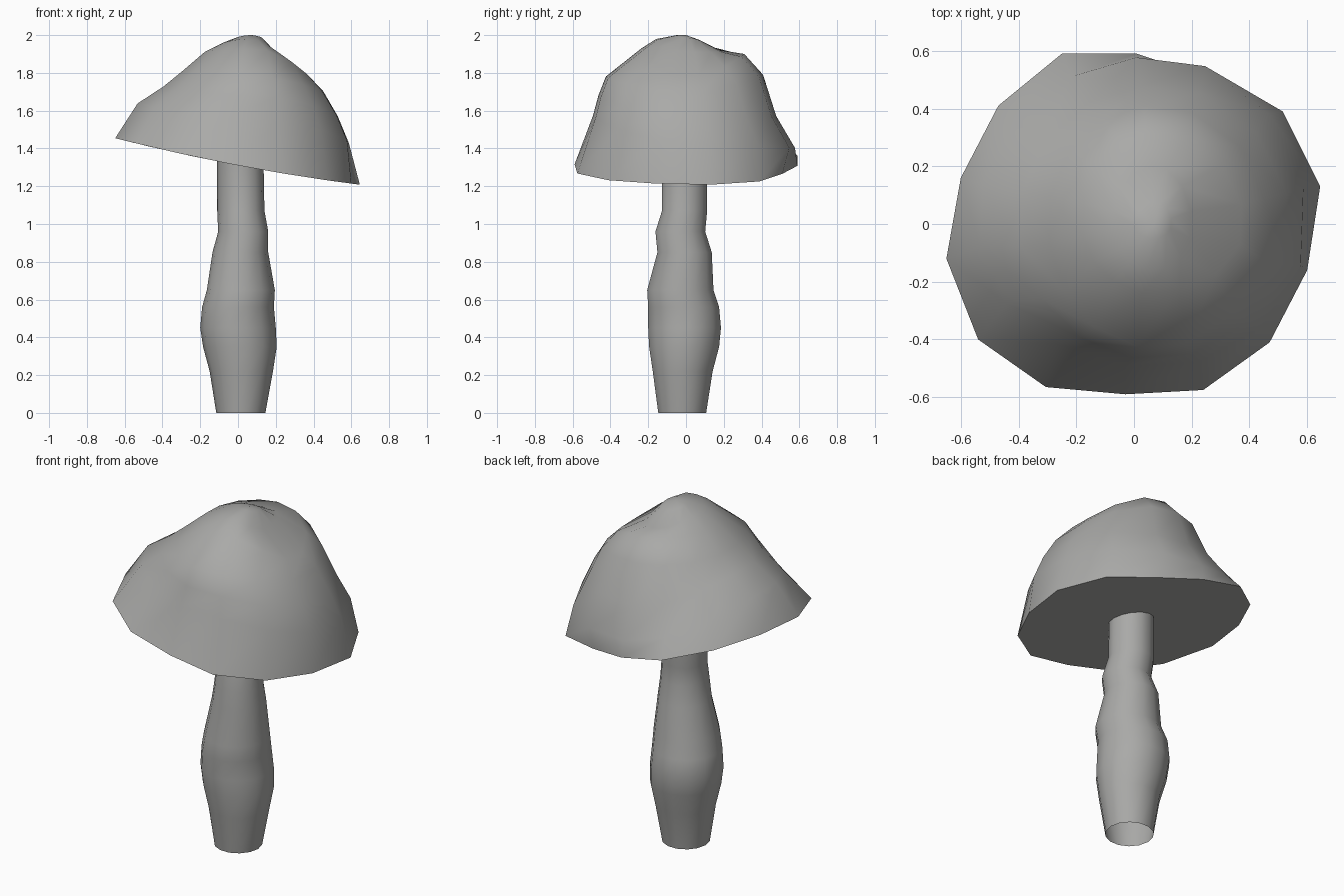
import bpy, bmesh, math
from mathutils import Vector

old = bpy.data.objects.get("Cube")
if old:
    bpy.data.objects.remove(old, do_unlink=True)

grey = bpy.data.materials.new("warm_grey")
grey.use_nodes = True
colour = (0.4, 0.4, 0.39, 1)
grey.diffuse_color = colour
grey.node_tree.nodes["Principled BSDF"].inputs["Base Color"].default_value = colour


def bridge(bm, lower, upper):
    """Join two rings of equal length with quads."""
    n = len(lower)
    for i in range(n):
        j = (i + 1) % n
        bm.faces.new((lower[i], lower[j], upper[j], upper[i]))


def finish(bm, name):
    mesh = bpy.data.meshes.new(name)
    bm.to_mesh(mesh)
    bm.free()
    obj = bpy.data.objects.new(name, mesh)
    bpy.context.collection.objects.link(obj)
    mesh.materials.append(grey)
    bpy.ops.object.select_all(action="DESELECT")
    obj.select_set(True)
    bpy.context.view_layer.objects.active = obj
    bpy.ops.object.shade_smooth_by_angle(angle=math.radians(60))
    return obj


# Stem: lumpy open tube, sections as z, min x, max x, min y, max y
stem_sections = [
    (0, -.115, .145, -.15, .11), (.22, -.15, .185, -.18, .145),
    (.35, -.185, .205, -.20, .18), (.45, -.20, .20, -.205, .19),
    (.56, -.19, .19, -.205, .18), (.65, -.165, .195, -.21, .15),
    (.85, -.135, .16, -.155, .14), (.96, -.105, .16, -.165, .105),
    (1.07, -.11, .14, -.13, .115), (1.34, -.11, .135, -.13, .115),
]
SIDES = 14
bm = bmesh.new()
previous = None
for z, x0, x1, y0, y1 in stem_sections:
    ring = []
    for i in range(SIDES):
        a = math.tau * i / SIDES
        ring.append(bm.verts.new(((x0 + x1) / 2 + (x1 - x0) / 2 * math.cos(a),
                                  (y0 + y1) / 2 + (y1 - y0) / 2 * math.sin(a), z)))
    if previous:
        bridge(bm, previous, ring)
    previous = ring
finish(bm, "stem")

# Cap: tilted polygon rim, counter-clockwise
rim = [(.645, .13), (.515, .39), (.25, .51), (.01, .59), (-.25, .59),
       (-.47, .41), (-.60, .16), (-.65, -.12), (-.54, -.40), (-.305, -.565),
       (-.03, -.59), (.24, -.575), (.47, -.41), (.60, -.16)]
peak = Vector((.07, 0, 2.0))

# Each cap ring: reach and height towards right, left, back and front
cap_rings = [
    ((.60, 1.43), (-.54, 1.64), (.58, 1.40), (-.50, 1.57)),
    ((.54, 1.57), (-.40, 1.73), (.48, 1.57), (-.47, 1.68)),
    ((.46, 1.70), (-.30, 1.81), (.41, 1.79), (-.43, 1.78)),
    ((.38, 1.78), (-.18, 1.91), (.31, 1.90), (-.24, 1.93)),
    ((.20, 1.91), (-.08, 1.96), (.20, 1.91), (-.16, 1.98)),
    ((.13, 1.985), (.0, 1.99), (.08, 1.97), (-.05, 2.0)),
]
bm = bmesh.new()
previous = [bm.verts.new((x, y, 1.31 - .19 * x + .05 * x * x)) for x, y in rim]
underside = bm.faces.new(list(reversed(previous)))
for east, west, back, front in cap_rings:
    ring = []
    for x, y in rim:
        a = math.atan2(y - peak.y, x - peak.x)
        c, s = math.cos(a), math.sin(a)
        side = east if c > 0 else west
        depth = back if s > 0 else front
        ring.append(bm.verts.new((peak.x + abs(c) * (side[0] - peak.x),
                                  peak.y + abs(s) * (depth[0] - peak.y),
                                  side[1] * c * c + depth[1] * s * s)))
    bridge(bm, previous, ring)
    previous = ring
top = bm.verts.new(peak)
for i in range(len(rim)):
    bm.faces.new((previous[i], previous[(i + 1) % len(rim)], top))
finish(bm, "cap")
